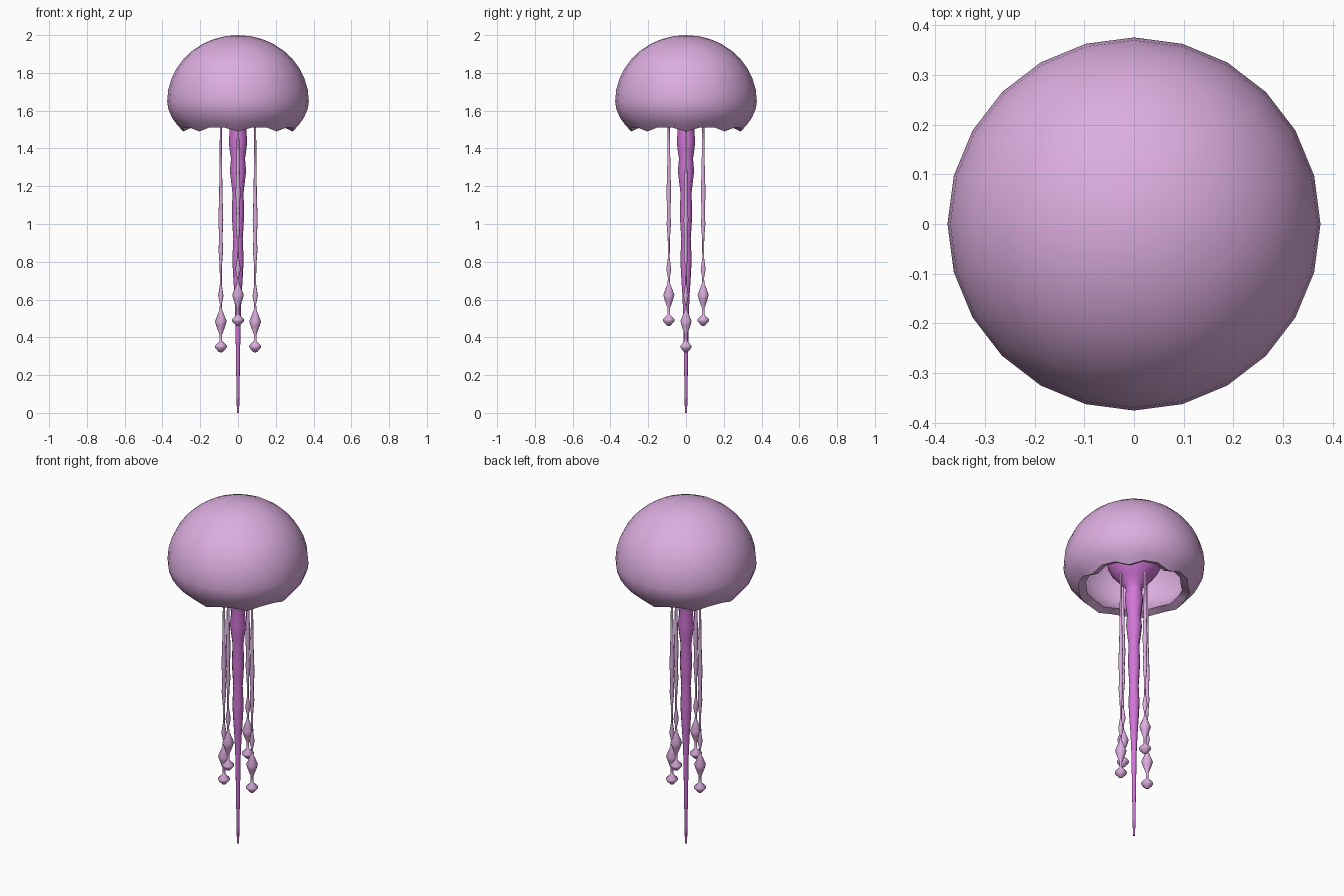
import bpy, bmesh, math

if "Cube" in bpy.data.objects:
    bpy.data.objects.remove(bpy.data.objects["Cube"])


def material(name, rgb):
    m = bpy.data.materials.new(name)
    m.diffuse_color = (*rgb, 1)
    m.use_nodes = True
    m.node_tree.nodes["Principled BSDF"].inputs["Base Color"].default_value = m.diffuse_color
    return m


PINK = material("pale pink", (0.72, 0.42, 0.74))
MAGENTA = material("magenta", (0.64, 0.18, 0.68))


def lathe(name, profile, sides, mat, loc=(0, 0, 0), wave=None, angle=60):
    """Spin (radius, z) points round the z axis; radius 0 becomes a pole."""
    bm = bmesh.new()
    rings = []
    for r, z in profile:
        if r == 0:
            rings.append([bm.verts.new((0, 0, z))])
            continue
        ring = []
        for i in range(sides):
            a = 2 * math.pi * i / sides
            dr, dz = wave(a, z) if wave else (0, 0)
            ring.append(bm.verts.new(((r + dr) * math.cos(a), (r + dr) * math.sin(a), z + dz)))
        rings.append(ring)
    for a, b in zip(rings, rings[1:]):
        for i in range(sides):
            j = (i + 1) % sides
            quad = [a[i % len(a)], a[j % len(a)], b[j % len(b)], b[i % len(b)]]
            bm.faces.new(list(dict.fromkeys(quad)))
    bmesh.ops.recalc_face_normals(bm, faces=bm.faces)
    mesh = bpy.data.meshes.new(name)
    bm.to_mesh(mesh)
    bm.free()
    mesh.materials.append(mat)
    ob = bpy.data.objects.new(name, mesh)
    ob.location = loc
    bpy.context.collection.objects.link(ob)
    bpy.context.view_layer.objects.active = ob
    ob.select_set(True)
    bpy.ops.object.shade_smooth_by_angle(angle=math.radians(angle))
    ob.select_set(False)
    return ob


# Bell: thick domed shell whose rim has eight scallops
def scallop(a, z):
    k = max(0, min(1, (1.58 - z) / 0.08)) * (1 - math.cos(8 * a)) / 1.5
    return 0.010 * k, 0.022 * k


def dome(radius, height, base, steps):
    pts = [(radius * math.sin(math.pi / 2 * i / steps),
            base + height * math.cos(math.pi / 2 * i / steps)) for i in range(1, steps + 1)]
    return [(0, base + height)] + pts


outer = dome(0.375, 0.35, 1.65, 9) + [(0.37, 1.612), (0.35, 1.564), (0.32, 1.522), (0.29, 1.49)]
inner = dome(0.325, 0.30, 1.65, 7) + [(0.32, 1.618), (0.305, 1.582), (0.28, 1.545), (0.25, 1.508)]
lathe("bell", outer + inner[::-1], 24, PINK, wave=scallop, angle=50)

# Central stem: flared root under the dome, rippling taper to the tip
stem = [(0, 1.76), (0.10, 1.75), (0.15, 1.70), (0.145, 1.65), (0.12, 1.60), (0.08, 1.555),
        (0.045, 1.515), (0.044, 1.49), (0.049, 1.44), (0.044, 1.39), (0.037, 1.345),
        (0.043, 1.28), (0.036, 1.22), (0.029, 1.16), (0.033, 1.06), (0.029, 0.98),
        (0.025, 0.92), (0.030, 0.81), (0.026, 0.73), (0.019, 0.62), (0.014, 0.50),
        (0.011, 0.30), (0.006, 0.0), (0, 0.0)]
lathe("central_stem", stem, 12, MAGENTA)

# Four beaded tentacles: the side pair hangs lower than the front and back pair
tentacle = [(0, 1.60), (0.005, 1.60), (0.006, 1.35), (0.009, 1.15), (0.013, 1.02),
            (0.009, 0.93), (0.012, 0.86), (0.006, 0.78), (0.005, 0.68), (0.014, 0.62),
            (0.005, 0.575), (0.007, 0.545), (0.031, 0.485), (0.024, 0.46), (0.007, 0.415),
            (0.007, 0.38), (0.032, 0.355), (0.031, 0.345), (0.010, 0.322), (0, 0.32)]
for name, x, y, lift in (("left", -1, 0, 0), ("right", 1, 0, 0),
                         ("front", 0, -1, 0.14), ("back", 0, 1, 0.14)):
    lathe(name + "_tentacle", tentacle, 10, PINK, loc=(0.091 * x, 0.091 * y, lift))
